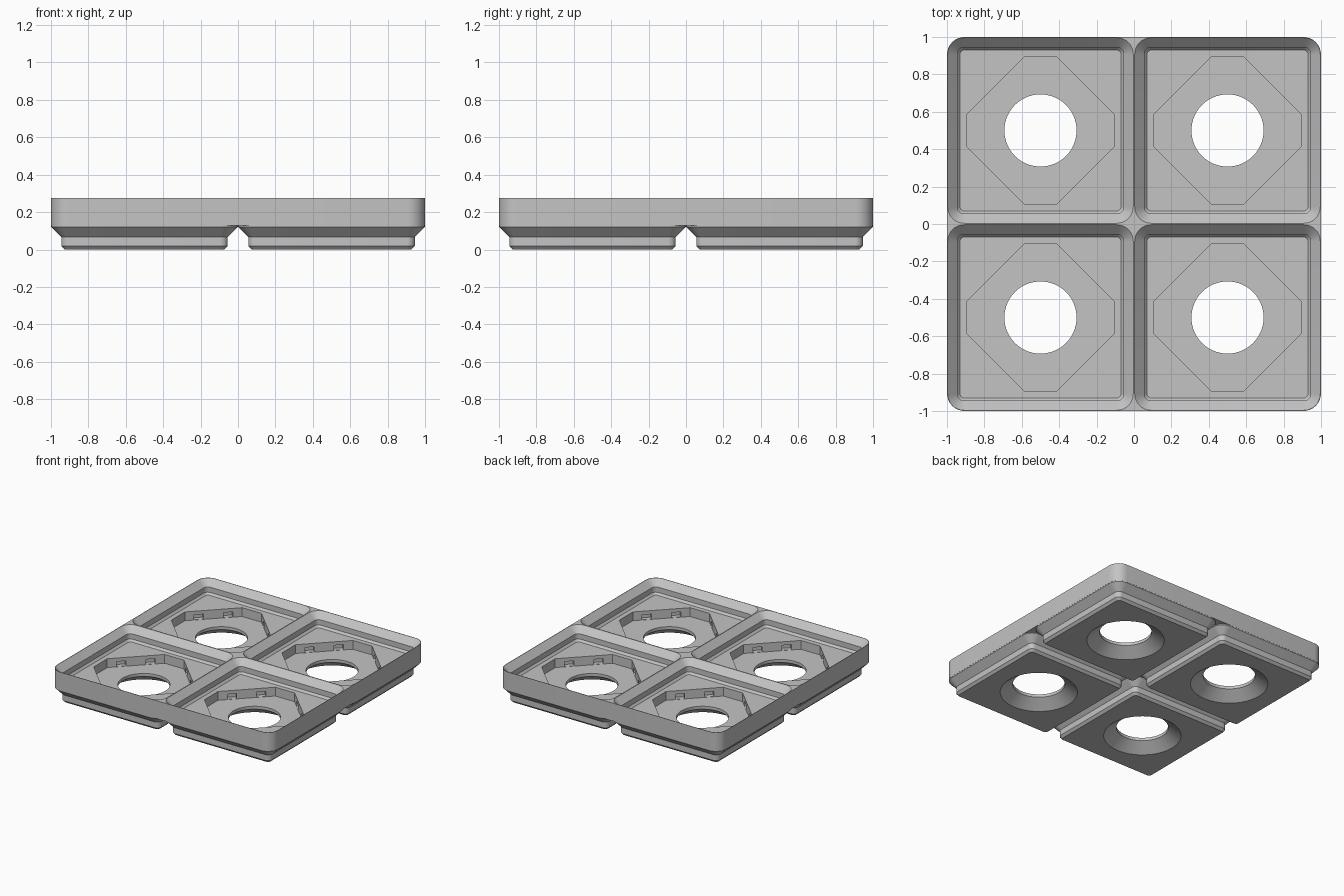
import bpy, bmesh, math

if "Cube" in bpy.data.objects:
    bpy.data.objects.remove(bpy.data.objects["Cube"], do_unlink=True)

CELLS = [(x, y) for x in (-0.5, 0.5) for y in (-0.5, 0.5)]

grey = bpy.data.materials.new("plain_grey")
grey.use_nodes = True
colour = (0.55, 0.55, 0.55, 1)
grey.diffuse_color = colour
grey.node_tree.nodes["Principled BSDF"].inputs["Base Color"].default_value = colour


def rounded_square(half, radius, steps=8):
    pts = []
    for quarter in range(4):
        mid = math.pi * (quarter / 2 + 0.25)
        cx = math.copysign(half - radius, math.cos(mid))
        cy = math.copysign(half - radius, math.sin(mid))
        for i in range(steps + 1):
            a = math.pi / 2 * (quarter + i / steps)
            pts.append((cx + radius * math.cos(a), cy + radius * math.sin(a)))
    return pts


def circle(radius, sides=64):
    return [(radius * math.cos(math.tau * i / sides), radius * math.sin(math.tau * i / sides))
            for i in range(sides)]


def loft(bm, rings, centre=(0, 0)):
    """Closed solid through (outline, z) rings, listed bottom to top."""
    loops = [[bm.verts.new((x + centre[0], y + centre[1], z)) for x, y in pts]
             for pts, z in rings]
    for low, high in zip(loops, loops[1:]):
        for i in range(len(low)):
            j = (i + 1) % len(low)
            bm.faces.new((low[i], low[j], high[j], high[i]))
    bm.faces.new(loops[0][::-1])
    bm.faces.new(loops[-1])


def solid(name, rings, centres=((0, 0),)):
    bm = bmesh.new()
    for c in centres:
        loft(bm, rings, c)
    mesh = bpy.data.meshes.new(name)
    bm.to_mesh(mesh)
    bm.free()
    mesh.materials.append(grey)
    ob = bpy.data.objects.new(name, mesh)
    bpy.context.collection.objects.link(ob)
    return ob


def combine(target, tool, operation):
    bpy.context.view_layer.objects.active = target
    mod = target.modifiers.new(operation, "BOOLEAN")
    mod.operation, mod.solver, mod.object = operation, "EXACT", tool
    bpy.ops.object.modifier_apply(modifier=mod.name)
    bpy.data.objects.remove(tool, do_unlink=True)


# Outer frame slab
tray = solid("grid_tray", [(rounded_square(1, 0.095), z) for z in (0.128, 0.275)])

# Four stepped feet
foot = [(0.427, 0.022, 0), (0.445, 0.04, 0.019), (0.445, 0.04, 0.066),
        (0.499, 0.094, 0.12), (0.499, 0.094, 0.129), (0.49, 0.085, 0.15)]
combine(tray, solid("feet", [(rounded_square(h, r), z) for h, r, z in foot], CELLS), "UNION")

# Stepped square pockets
pocket = [(0.43, 0.022, 0.164), (0.445, 0.037, 0.181), (0.445, 0.037, 0.224),
          (0.496, 0.088, 0.275), (0.496, 0.088, 0.3)]
combine(tray, solid("pockets", [(rounded_square(h, r), z) for h, r, z in pocket], CELLS),
        "DIFFERENCE")

# Octagonal recesses in the pocket floors
FLOOR = 0.092
a, b = 0.392, 0.087
octagon = [(a, -b), (a, b), (b, a), (-b, a), (-a, b), (-a, -b), (-b, -a), (b, -a)]
combine(tray, solid("recesses", [(octagon, FLOOR), (octagon, 0.18)], CELLS), "DIFFERENCE")

# Undercut slots below the long sides of each octagon
slot_centres = []
slots = bmesh.new()
for cx, cy in CELLS:
    for k in range(4):
        ang = math.pi * (k / 2 + 0.25)
        c, s = math.cos(ang), math.sin(ang)
        for side in (-0.11, 0.11):
            box = [(0.31, side - 0.035), (0.375, side - 0.035),
                   (0.375, side + 0.035), (0.31, side + 0.035)]
            outline = [(u * c - v * s, u * s + v * c) for u, v in box]
            loft(slots, [(outline, FLOOR + 0.002), (outline, 0.135)], (cx, cy))
slot_mesh = bpy.data.meshes.new("slots")
slots.to_mesh(slot_mesh)
slots.free()
slot_mesh.materials.append(grey)
slot_tool = bpy.data.objects.new("slots", slot_mesh)
bpy.context.collection.objects.link(slot_tool)
combine(tray, slot_tool, "DIFFERENCE")

# Round holes flaring out towards the underside
hole = [(0.3, -0.01), (0.193, 0.068), (0.193, 0.13)]
combine(tray, solid("holes", [(circle(r), z) for r, z in hole], CELLS), "DIFFERENCE")

# Smooth rounded corners, crisp edges
bpy.ops.object.select_all(action="DESELECT")
tray.select_set(True)
bpy.context.view_layer.objects.active = tray
bpy.ops.object.shade_smooth_by_angle(angle=math.radians(30))
